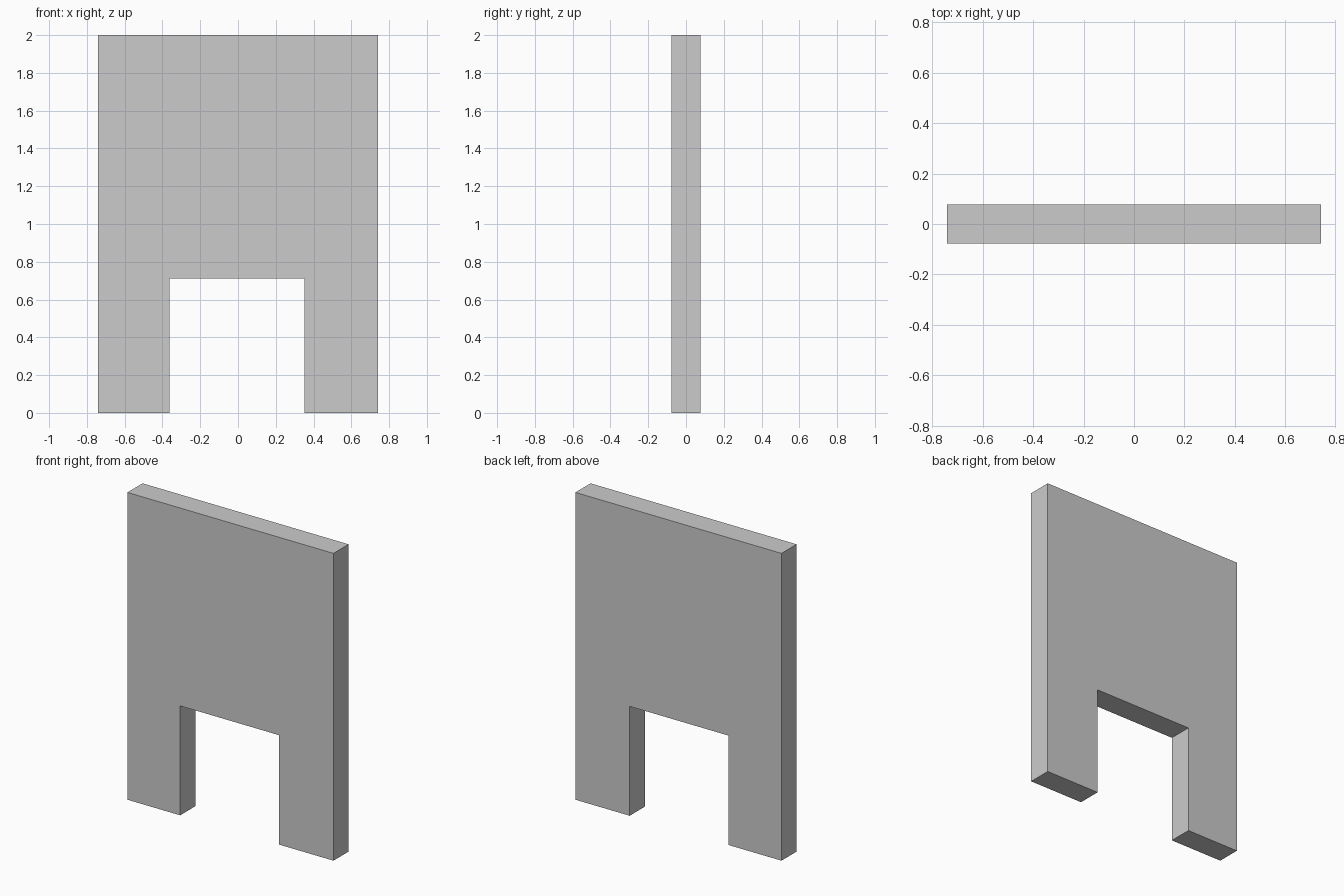
import bpy
import bmesh

if "Cube" in bpy.data.objects:
    bpy.data.objects.remove(bpy.data.objects["Cube"])

HALF_WIDTH, HEIGHT, THICKNESS = 0.742, 2.0, 0.155
NOTCH_LEFT, NOTCH_RIGHT, NOTCH_TOP = -0.362, 0.351, 0.712

# Front outline of the panel with its doorway notch (x, z)
outline = [
    (-HALF_WIDTH, 0), (NOTCH_LEFT, 0), (NOTCH_LEFT, NOTCH_TOP),
    (NOTCH_RIGHT, NOTCH_TOP), (NOTCH_RIGHT, 0), (HALF_WIDTH, 0),
    (HALF_WIDTH, HEIGHT), (-HALF_WIDTH, HEIGHT),
]

# Extrude the outline through the wall thickness
bm = bmesh.new()
front = bm.faces.new([bm.verts.new((x, -THICKNESS / 2, z)) for x, z in outline])
result = bmesh.ops.extrude_face_region(bm, geom=[front], use_keep_orig=True)
back_verts = [g for g in result["geom"] if isinstance(g, bmesh.types.BMVert)]
bmesh.ops.translate(bm, verts=back_verts, vec=(0, THICKNESS, 0))
bmesh.ops.recalc_face_normals(bm, faces=bm.faces)

mesh = bpy.data.meshes.new("wall_panel")
bm.to_mesh(mesh)
bm.free()
wall_panel = bpy.data.objects.new("wall_panel", mesh)
bpy.context.collection.objects.link(wall_panel)
